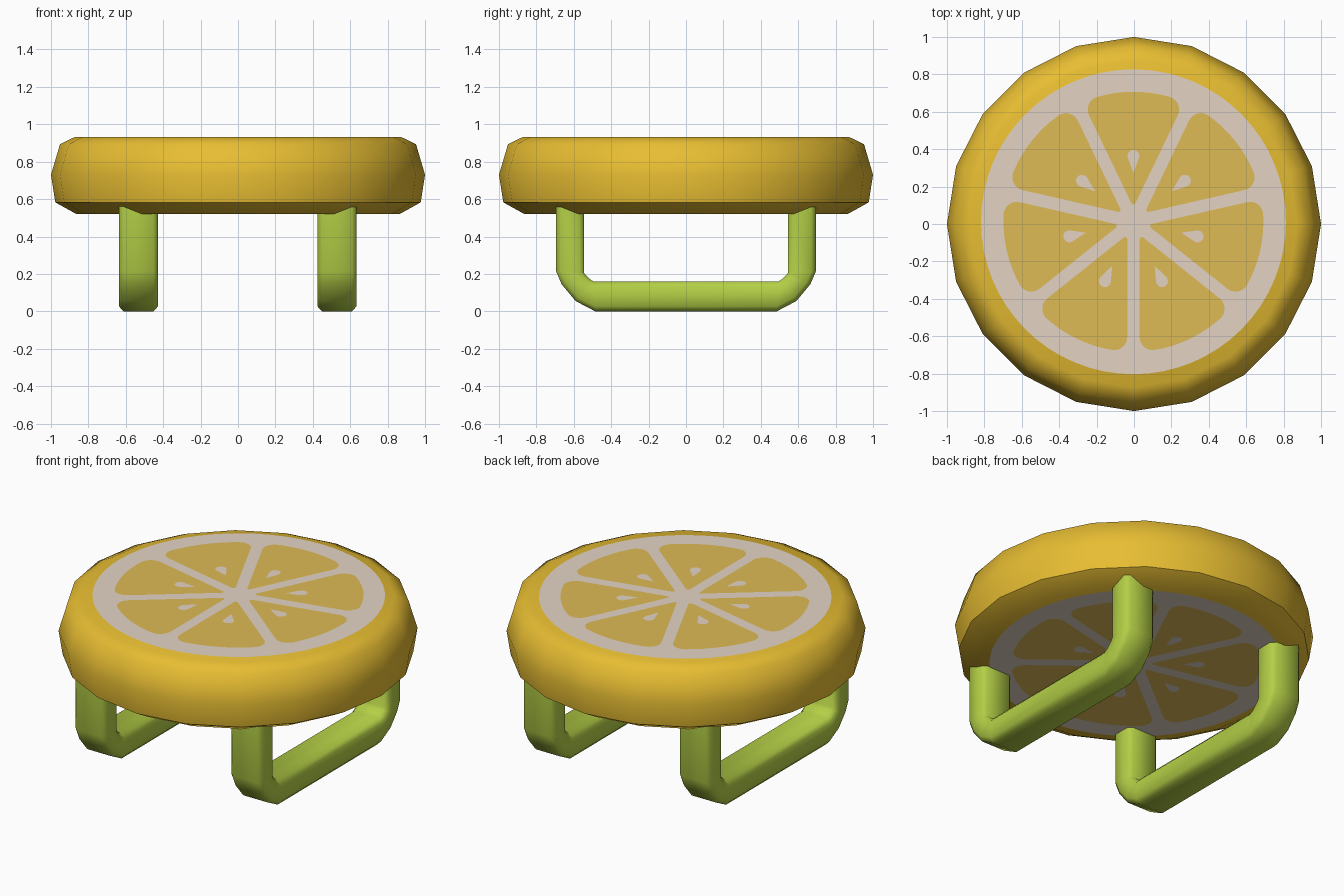
import bpy, bmesh, math
from math import sin, cos, pi, radians, asin

if "Cube" in bpy.data.objects:
    bpy.data.objects.remove(bpy.data.objects["Cube"])


def material(name, srgb):
    lin = [((c / 255 + 0.055) / 1.055) ** 2.4 for c in srgb]
    m = bpy.data.materials.new(name)
    m.diffuse_color = (*lin, 1)
    m.use_nodes = True
    m.node_tree.nodes["Principled BSDF"].inputs["Base Color"].default_value = m.diffuse_color
    return m


rind = material("rind yellow", (238, 195, 52))
pith = material("pith cream", (228, 212, 196))
flesh = material("flesh gold", (222, 187, 86))
green = material("leg green", (180, 207, 70))


def finish(bm, name, mats, angle=None):
    me = bpy.data.meshes.new(name)
    bm.to_mesh(me)
    bm.free()
    ob = bpy.data.objects.new(name, me)
    bpy.context.collection.objects.link(ob)
    for m in mats:
        me.materials.append(m)
    if angle:
        bpy.ops.object.select_all(action='DESELECT')
        ob.select_set(True)
        bpy.context.view_layer.objects.active = ob
        bpy.ops.object.shade_smooth_by_angle(angle=radians(angle))
    return ob


def loft(bm, rings):
    # Join closed rings of points and cap both ends
    vs = [[bm.verts.new(p) for p in r] for r in rings]
    n = len(vs[0])
    for a, b in zip(vs, vs[1:]):
        for i in range(n):
            j = (i + 1) % n
            bm.faces.new((a[i], a[j], b[j], b[i]))
    bm.faces.new(vs[0])
    bm.faces.new(vs[-1])
    bmesh.ops.recalc_face_normals(bm, faces=bm.faces)


# Seat cushion: 20-sided rounded disc
profile = [(0.866, 0.521), (0.977, 0.583), (1.0, 0.73), (0.952, 0.893), (0.873, 0.932)]
bm = bmesh.new()
loft(bm, [[(r * cos(i * pi / 10), r * sin(i * pi / 10), z) for i in range(20)]
          for r, z in profile])
finish(bm, "seat", [rind], 50)

# Fruit slice pattern, outlines in a frame pointing along +x
HALF = pi / 7


def arc(cx, cy, r, a0, a1, n):
    return [(cx + r * cos(a0 + (a1 - a0) * i / n), cy + r * sin(a0 + (a1 - a0) * i / n))
            for i in range(n + 1)]


def wedge(h=0.033, R=0.695, c=0.07, tip=0.012):
    side = HALF + pi / 2
    ac = HALF - asin((h + c) / (R - c))
    px, py = (R - c) * cos(ac), (R - c) * sin(ac)
    pts = arc((h + tip) / sin(HALF), 0, tip, 2 * pi - side, side, 4)
    pts += arc(px, py, c, side, ac, 7)
    pts += arc(0, 0, R, ac, -ac, 8)[1:-1]
    pts += arc(px, -py, c, -ac, -side, 7)
    return pts[::-1]


def slice_pattern(name, z, up):
    bm = bmesh.new()

    def plate(pts, turn, layer, mat):
        vs = [bm.verts.new((x * cos(turn) - y * sin(turn) - 0.003,
                            x * sin(turn) + y * cos(turn) + 0.012,
                            z + up * 0.002 * layer)) for x, y in pts]
        f = bm.faces.new(vs if up > 0 else vs[::-1])
        f.material_index = mat

    plate(arc(0, 0, 0.815, 0, 2 * pi, 64)[:-1], 0, 1, 0)
    seed = [(0.262, 0)] + arc(0.352, 0, 0.032, -radians(110), radians(110), 10)
    for k in range(7):
        turn = pi / 2 + 2 * HALF * k
        plate(wedge(), turn, 2, 1)
        plate(seed, turn, 3, 0)
    finish(bm, name, [pith, flesh])


slice_pattern("top_slice", 0.932, 1)
slice_pattern("bottom_slice", 0.521, -1)

# Legs: chamfered flat bar bent into a U; (outer y, z, inner y, z) stations
half = [(0.695, 0.57, 0.545, 0.57), (0.695, 0.215, 0.545, 0.205),
        (0.665, 0.145, 0.532, 0.19), (0.59, 0.055, 0.512, 0.171), (0.485, 0.0, 0.495, 0.16)]
path = [(-a, b, -c, d) for a, b, c, d in half] + half[::-1]
section = [(-0.08, 0), (0.08, 0), (0.105, 0.17), (0.105, 0.83),
           (0.08, 1), (-0.08, 1), (-0.105, 0.83), (-0.105, 0.17)]
for name, cx in (("left_leg", -0.532), ("right_leg", 0.529)):
    bm = bmesh.new()
    loft(bm, [[(cx + x, oy + (iy - oy) * t, oz + (iz - oz) * t) for x, t in section]
              for oy, oz, iy, iz in path])
    finish(bm, name, [green], 55)
